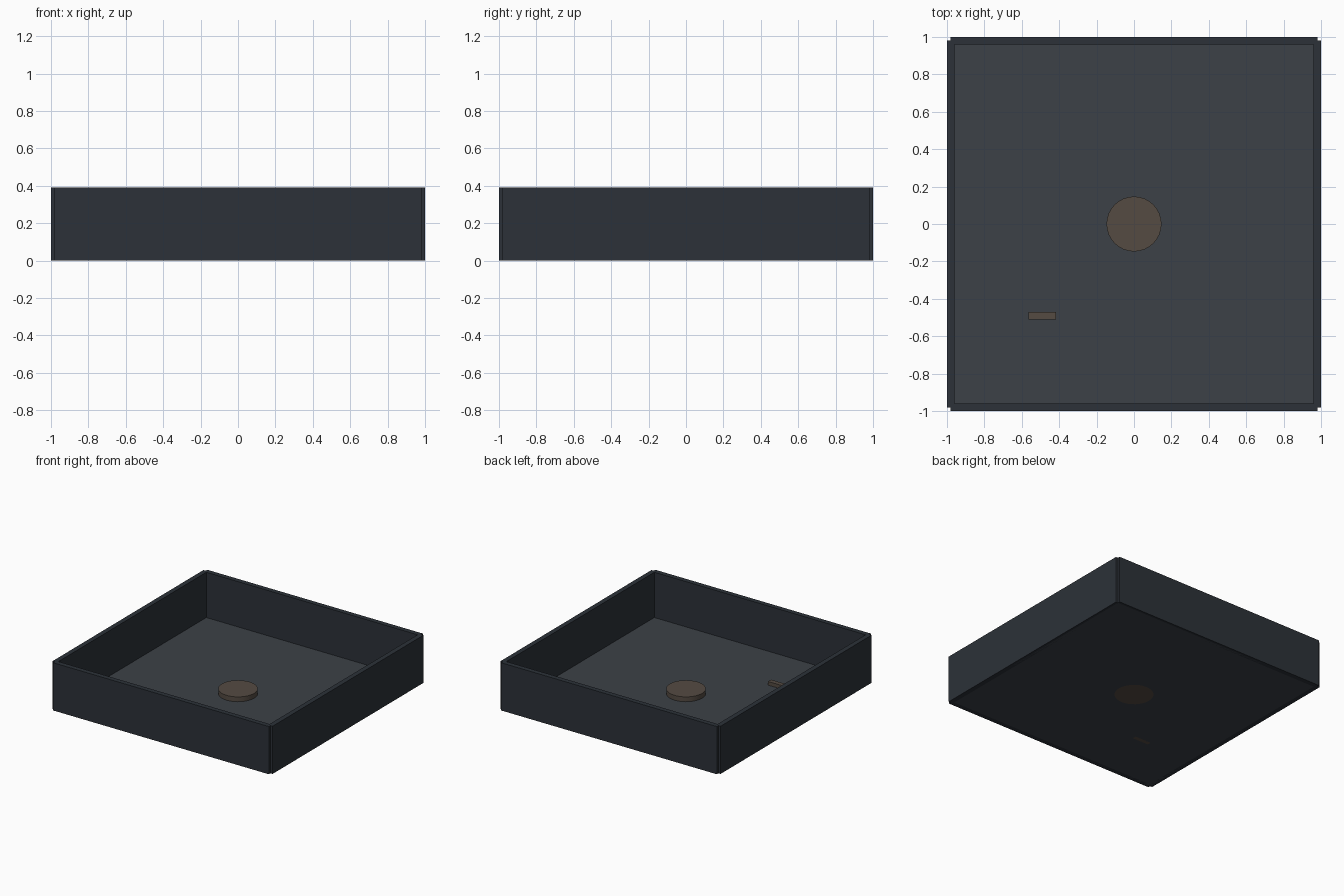
import bpy
from math import pi

if "Cube" in bpy.data.objects:
    bpy.data.objects.remove(bpy.data.objects["Cube"])


def material(name, rgb):
    m = bpy.data.materials.new(name)
    m.diffuse_color = (*rgb, 1)
    m.use_nodes = True
    m.node_tree.nodes["Principled BSDF"].inputs["Base Color"].default_value = m.diffuse_color
    return m


WALL = material("dark_slate", (0.025, 0.031, 0.040))
FLOOR = material("grey_slate", (0.045, 0.053, 0.063))
BRONZE = material("bronze", (0.09, 0.07, 0.055))


def box(name, center, size, mat):
    bpy.ops.mesh.primitive_cube_add(size=1, location=center)
    o = bpy.context.object
    o.name = name
    o.scale = size
    o.data.materials.append(mat)
    bpy.ops.object.transform_apply(location=False, rotation=False, scale=True)
    return o


# Floor slab
box("floor", (0, 0, 0.01), (1.96, 1.96, 0.02), FLOOR)

# Four walls, overlapping at the corners with small open notches
H, T, L = 0.392, 0.04, 1.96
for side, s in (("front", -1), ("back", 1)):
    box(side + "_wall", (0, s * 0.98, H / 2), (L, T, H), WALL)
for side, s in (("left", -1), ("right", 1)):
    box(side + "_wall", (s * 0.98, 0, H / 2), (T, L, H), WALL)

# Round central pad
bpy.ops.mesh.primitive_cylinder_add(vertices=32, radius=0.147, depth=0.06,
                                    location=(0, 0, 0.03))
pad = bpy.context.object
pad.name = "round_pad"
pad.data.materials.append(BRONZE)
bpy.ops.object.shade_smooth_by_angle(angle=pi / 6)

# Small block near the front left corner
box("small_block", (-0.49, -0.49, 0.025), (0.147, 0.039, 0.05), BRONZE)
